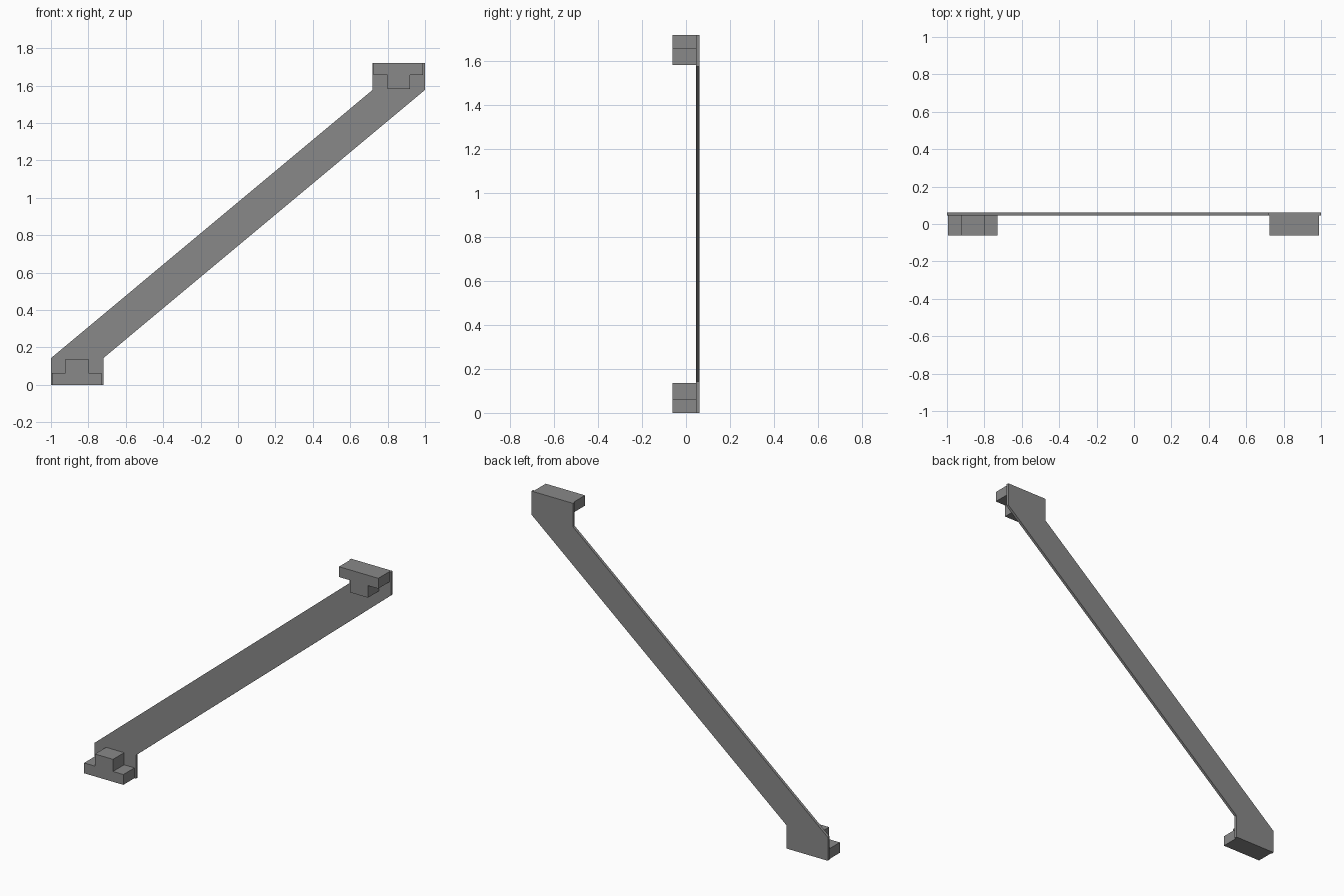
import bpy
import bmesh

if "Cube" in bpy.data.objects:
    bpy.data.objects.remove(bpy.data.objects["Cube"])

grey = bpy.data.materials.new("plain grey")
grey.diffuse_color = (0.25, 0.25, 0.25, 1)
grey.use_nodes = True
grey.node_tree.nodes["Principled BSDF"].inputs["Base Color"].default_value = grey.diffuse_color


def extrude_profile(name, points, y0, y1):
    """Solid from an x-z outline, running from y0 to y1."""
    bm = bmesh.new()
    face = bm.faces.new([bm.verts.new((x, y0, z)) for x, z in points])
    res = bmesh.ops.extrude_face_region(bm, geom=[face])
    verts = [g for g in res["geom"] if isinstance(g, bmesh.types.BMVert)]
    bmesh.ops.translate(bm, verts=verts, vec=(0, y1 - y0, 0))
    bmesh.ops.recalc_face_normals(bm, faces=bm.faces)
    mesh = bpy.data.meshes.new(name)
    bm.to_mesh(mesh)
    bm.free()
    mesh.materials.append(grey)
    obj = bpy.data.objects.new(name, mesh)
    bpy.context.collection.objects.link(obj)
    return obj


HEIGHT, SHIFT = 1.72, 1.72
BACK, PLATE_FRONT, FRONT = 0.062, 0.045, -0.062

# Thin diagonal plate with upright ends
half = [(-1, 0.143), (-1, 0), (-0.72, 0), (-0.72, 0.143)]
plate = half + [(-x, HEIGHT - z) for x, z in half]
extrude_profile("diagonal_plate", plate, PLATE_FRONT, BACK)

# T-shaped blocks on the front of each end, the upper one upside down
tee = [(-0.995, 0), (-0.73, 0), (-0.73, 0.063), (-0.80, 0.063),
       (-0.80, 0.137), (-0.922, 0.137), (-0.922, 0.063), (-0.995, 0.063)]
extrude_profile("lower_block", tee, FRONT, PLATE_FRONT)
extrude_profile("upper_block", [(x + SHIFT, HEIGHT - z) for x, z in tee],
                FRONT, PLATE_FRONT)
